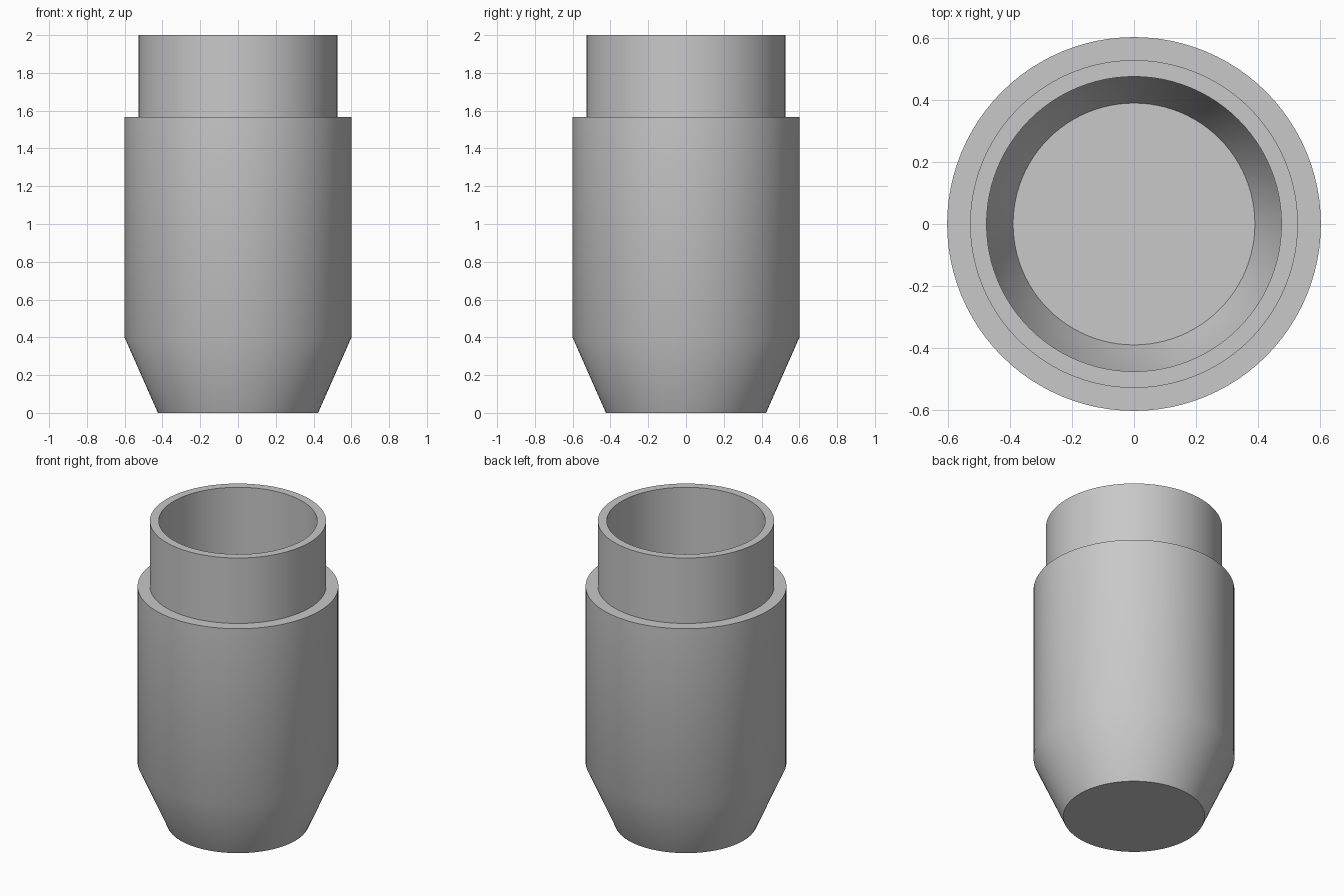
import bpy
import bmesh
import math

cube = bpy.data.objects.get("Cube")
if cube:
    bpy.data.objects.remove(cube, do_unlink=True)

# Single grey material
grey = bpy.data.materials.new("plain_grey")
grey.use_nodes = True
colour = (0.58, 0.58, 0.58, 1)
grey.diffuse_color = colour
grey.node_tree.nodes["Principled BSDF"].inputs["Base Color"].default_value = colour

# Main dimensions
WALL = 0.053
BASE_R, BODY_R, NECK_R = 0.424, 0.602, 0.528
CONE_Z, SHOULDER_Z, TOP_Z = 0.403, 1.567, 2.0
SEGMENTS = 96

# Inner cone is the outer cone offset by the wall thickness
slope = (BODY_R - BASE_R) / CONE_Z
inner_base_r = BASE_R - WALL * math.hypot(1, slope)
floor_r = inner_base_r + slope * WALL
inner_cone_z = (BODY_R - WALL - inner_base_r) / slope

# Half section: up the outside, over the rim, down the inside
outside = [(0, 0), (BASE_R, 0), (BODY_R, CONE_Z), (BODY_R, SHOULDER_Z),
           (NECK_R, SHOULDER_Z), (NECK_R, TOP_Z)]
inside = [(NECK_R - WALL, TOP_Z), (NECK_R - WALL, SHOULDER_Z - WALL),
          (BODY_R - WALL, SHOULDER_Z - WALL), (BODY_R - WALL, inner_cone_z),
          (floor_r, WALL), (0, WALL)]


def lathe(name, profile):
    """Revolve a (radius, height) profile about the z axis."""
    bm = bmesh.new()
    verts = [bm.verts.new((r, 0, z)) for r, z in profile]
    edges = [bm.edges.new(pair) for pair in zip(verts, verts[1:])]
    bmesh.ops.spin(bm, geom=verts + edges, cent=(0, 0, 0), axis=(0, 0, 1),
                   angle=math.tau, steps=SEGMENTS)
    bmesh.ops.remove_doubles(bm, verts=bm.verts[:], dist=0.0001)
    bmesh.ops.recalc_face_normals(bm, faces=bm.faces[:])
    mesh = bpy.data.meshes.new(name)
    bm.to_mesh(mesh)
    bm.free()
    mesh.materials.append(grey)
    obj = bpy.data.objects.new(name, mesh)
    bpy.context.collection.objects.link(obj)
    return obj


# Hollow stepped cup with a tapered foot
cup = lathe("hollow_cup", outside + inside)
for other in bpy.context.selected_objects:
    other.select_set(False)
cup.select_set(True)
bpy.context.view_layer.objects.active = cup
bpy.ops.object.shade_smooth_by_angle(angle=math.radians(30))
